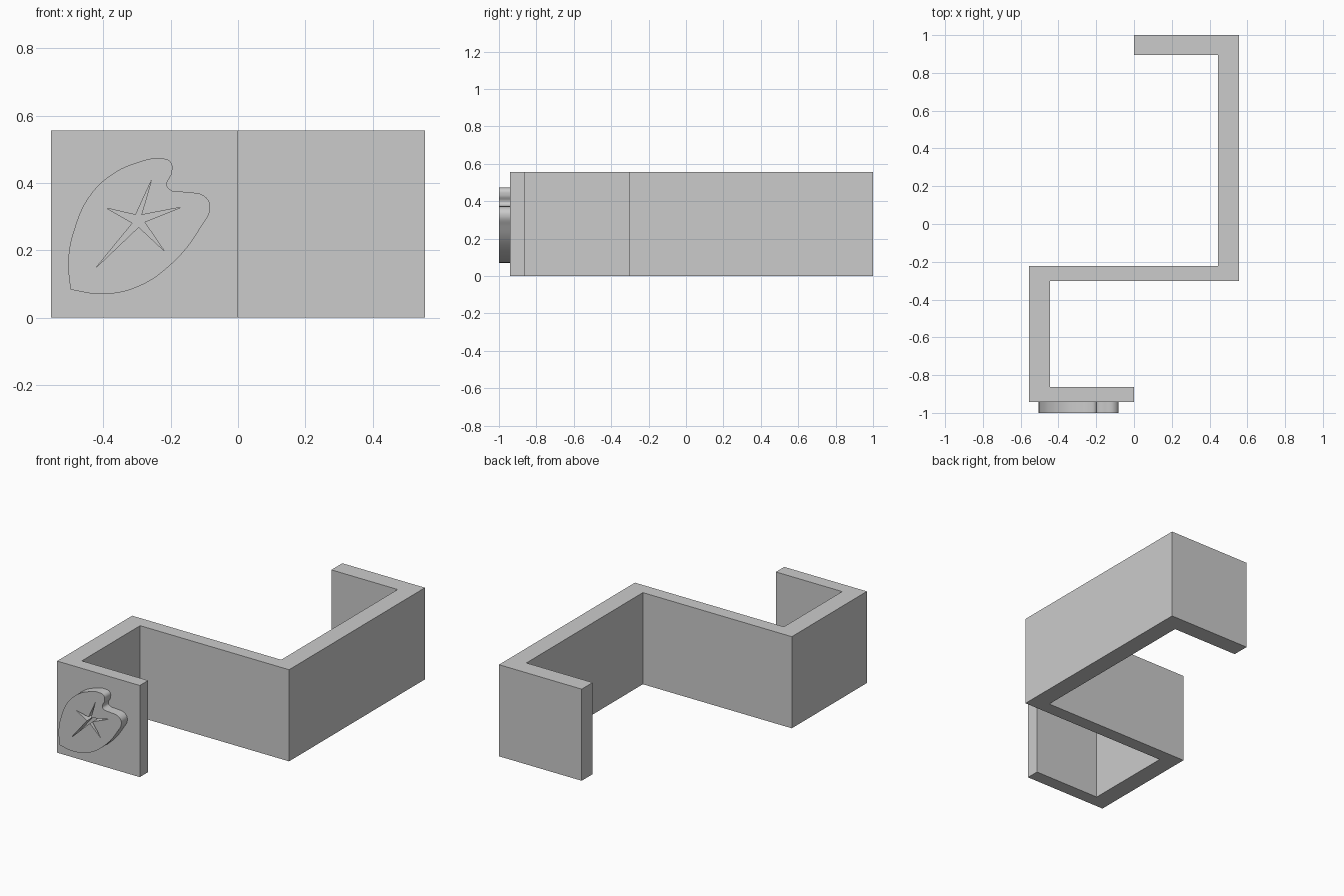
import bpy, bmesh, math

cube = bpy.data.objects.get("Cube")
if cube:
    bpy.data.objects.remove(cube, do_unlink=True)

grey = bpy.data.materials.new("plain grey")
grey.use_nodes = True
colour = (0.6, 0.6, 0.6, 1)
grey.diffuse_color = colour
grey.node_tree.nodes["Principled BSDF"].inputs["Base Color"].default_value = colour

HEIGHT = 0.556
FRONT, PLATE = -1.0, -0.942   # emblem face and front plate face


def link(name, data):
    obj = bpy.data.objects.new(name, data)
    bpy.context.collection.objects.link(obj)
    data.materials.append(grey)
    return obj


# S-shaped hook: one bent strip profile raised to full height
outer, inner = 0.555, 0.445
profile = [(0, 1), (outer, 1), (outer, -0.303), (-inner, -0.303),
           (-inner, -0.862), (0, -0.862), (0, PLATE), (-outer, PLATE),
           (-outer, -0.222), (inner, -0.222), (inner, 0.895), (0, 0.895)]
bm = bmesh.new()
base = bm.faces.new([bm.verts.new((x, y, 0)) for x, y in profile])
top = bmesh.ops.extrude_face_region(bm, geom=[base])["geom"]
bmesh.ops.translate(bm, vec=(0, 0, HEIGHT),
                    verts=[v for v in top if isinstance(v, bmesh.types.BMVert)])
bmesh.ops.recalc_face_normals(bm, faces=bm.faces[:])
mesh = bpy.data.meshes.new("s_hook")
bm.to_mesh(mesh)
bm.free()
link("s_hook", mesh)

# Raised leaf emblem with a star cut through it
leaf = [(-.498, .083), (-.405, .07), (-.304, .089), (-.2, .157), (-.112, .266),
        (-.083, .33), (-.1, .361), (-.157, .373), (-.2, .379), (-.211, .393),
        (-.196, .432), (-.2, .462), (-.23, .473), (-.304, .459), (-.378, .423),
        (-.443, .358), (-.487, .26), (-.504, .172)]
star = [(-.257, .408), (-.287, .305), (-.168, .328), (-.278, .284),
        (-.219, .198), (-.295, .269), (-.422, .148), (-.313, .281),
        (-.39, .325), (-.304, .305)]
curve = bpy.data.curves.new("leaf_emblem", "CURVE")
curve.dimensions = "2D"
curve.fill_mode = "BOTH"
curve.resolution_u = 8
curve.extrude = (PLATE - FRONT) / 2


def add_spline(points, corners):
    spline = curve.splines.new("BEZIER")
    spline.bezier_points.add(len(points) - 1)
    spline.use_cyclic_u = True
    for i, (point, (x, z)) in enumerate(zip(spline.bezier_points, points)):
        point.co = (x, z, 0)
        kind = "VECTOR" if i in corners else "AUTO"
        point.handle_left_type = point.handle_right_type = kind
    return spline


add_spline(leaf, {0})
add_spline(star, range(len(star))).resolution_u = 1
emblem = link("leaf_emblem", curve)
emblem.location.y = (FRONT + PLATE) / 2
emblem.rotation_euler.x = math.pi / 2

bpy.ops.object.select_all(action="DESELECT")
emblem.select_set(True)
bpy.context.view_layer.objects.active = emblem
bpy.ops.object.convert(target="MESH")
emblem = bpy.context.view_layer.objects.active
bm = bmesh.new()
bm.from_mesh(emblem.data)
bmesh.ops.remove_doubles(bm, verts=bm.verts[:], dist=0.0001)
bmesh.ops.recalc_face_normals(bm, faces=bm.faces[:])
bm.to_mesh(emblem.data)
bm.free()
bpy.ops.object.shade_smooth_by_angle(angle=math.radians(30))
